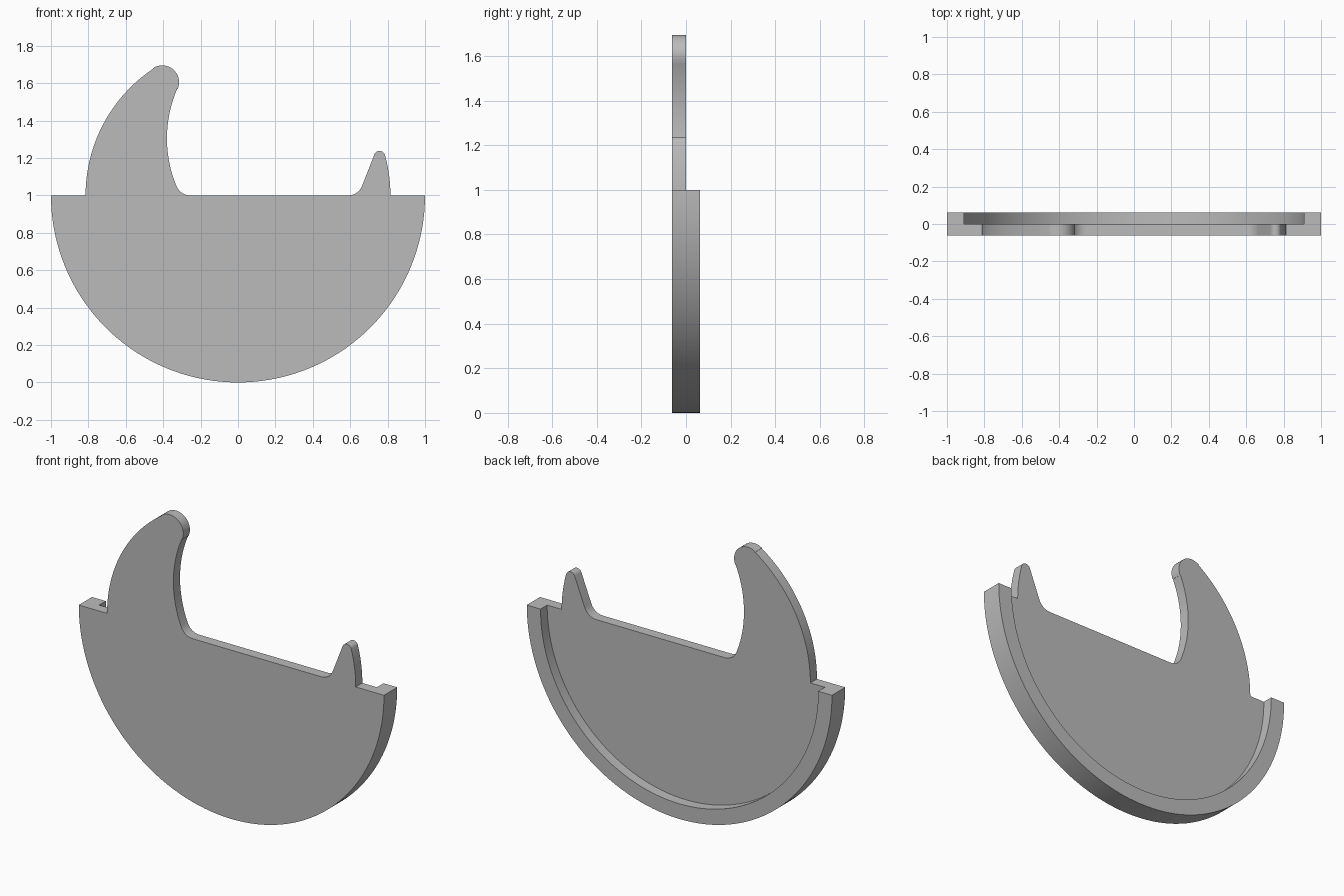
import bpy, bmesh
from math import cos, sin, radians
from mathutils import Vector

HALF = 0.062     # half thickness of the rim
RIM_Z = 1.0      # height of the flat top edge and of the disc centre
FIN_R = 0.815    # radius of the outer edge of both horns

cube = bpy.data.objects.get("Cube")
if cube:
    bpy.data.objects.remove(cube, do_unlink=True)

grey = bpy.data.materials.new("plain grey")
grey.use_nodes = True
grey.diffuse_color = (0.5, 0.5, 0.5, 1)
grey.node_tree.nodes["Principled BSDF"].inputs["Base Color"].default_value = grey.diffuse_color


def arc(x, z, r, start, end, steps):
    """Points along an arc in the xz plane, angles in degrees."""
    angles = [radians(start + (end - start) * i / steps) for i in range(steps + 1)]
    return [(x + r * cos(a), z + r * sin(a)) for a in angles]


def slab(name, outline, y0, y1):
    """Extrude an xz outline from y0 to y1."""
    points = []
    for p in outline:
        if not points or (Vector(p) - Vector(points[-1])).length > 0.002:
            points.append(p)
    bm = bmesh.new()
    face = bm.faces.new([bm.verts.new((x, y0, z)) for x, z in points])
    new = bmesh.ops.extrude_face_region(bm, geom=[face])["geom"]
    verts = [v for v in new if isinstance(v, bmesh.types.BMVert)]
    bmesh.ops.translate(bm, verts=verts, vec=(0, y1 - y0, 0))
    bmesh.ops.recalc_face_normals(bm, faces=bm.faces)
    mesh = bpy.data.meshes.new(name)
    bm.to_mesh(mesh)
    bm.free()
    mesh.materials.append(grey)
    obj = bpy.data.objects.new(name, mesh)
    bpy.context.collection.objects.link(obj)
    return obj


# Outline: half disc, small horn, flat edge, tall curved horn
outline = arc(0, RIM_Z, 1, 180, 360, 72)
outline += arc(0, RIM_Z, FIN_R, 0, 15.4, 6)             # small horn outer edge
outline += arc(0.757, 1.208, 0.03, 15.4, 158.8, 10)     # small horn tip
outline += arc(0.589, 1.08, 0.08, -21.2, -90, 8)        # small horn fillet
outline += arc(-0.255, 1.08, 0.08, 270, 202.6, 8)       # tall horn fillet
outline += arc(0.285, 1.305, 0.665, 202.6, 156.5, 18)   # tall horn inner edge
outline += arc(-0.405, 1.605, 0.09, -23.5, 123.8, 16)   # tall horn tip
outline += arc(0, RIM_Z, FIN_R, 123.8, 180, 24)         # tall horn outer edge
body = slab("horned_half_disc", outline, -HALF, HALF)

# Recess in the back that leaves only a raised rim
cutter = slab("back_recess_cutter", arc(0, RIM_Z, 0.91, 0, 357.5, 143), 0, HALF * 3)
cutter.hide_render = True
cut = body.modifiers.new("back_recess", "BOOLEAN")
cut.operation = "DIFFERENCE"
cut.solver = "EXACT"
cut.object = cutter

bpy.ops.object.select_all(action="DESELECT")
body.select_set(True)
bpy.context.view_layer.objects.active = body
bpy.ops.object.modifier_apply(modifier=cut.name)
bpy.data.objects.remove(cutter, do_unlink=True)
bpy.ops.object.shade_smooth_by_angle(angle=radians(30))
